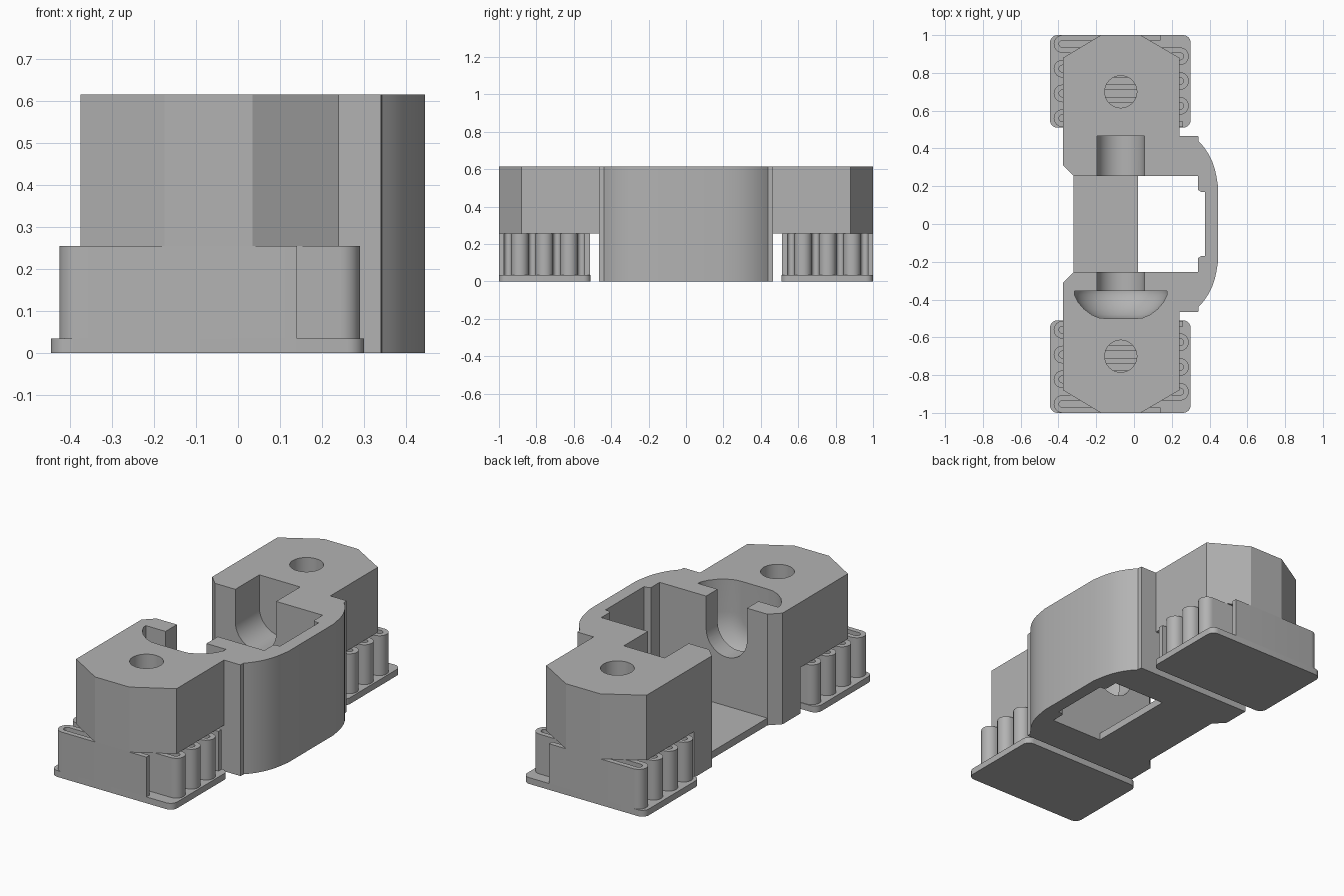
import bpy, bmesh, math
from mathutils import Matrix

cube = bpy.data.objects.get("Cube")
if cube:
    bpy.data.objects.remove(cube)

grey = bpy.data.materials.new("plain grey")
grey.use_nodes = True
GREY = (0.45, 0.45, 0.45, 1)
grey.diffuse_color = GREY
grey.node_tree.nodes["Principled BSDF"].inputs["Base Color"].default_value = GREY

AXIS_X = -0.07      # centre line of the blocks
TOP = 0.615
DECK = 0.255        # underside of the overhanging blocks
PLATE = 0.035
BOLT_Z = 0.435


def finish(name, bm):
    bmesh.ops.recalc_face_normals(bm, faces=bm.faces)
    mesh = bpy.data.meshes.new(name)
    bm.to_mesh(mesh)
    bm.free()
    ob = bpy.data.objects.new(name, mesh)
    bpy.context.collection.objects.link(ob)
    mesh.materials.append(grey)
    return ob


def prism(name, pts, lo, hi, along="z"):
    """Extrude an outline along z (points are x, y) or along y (points are x, z)."""
    def place(p, h):
        return (p[0], p[1], h) if along == "z" else (p[0], h, p[1])
    bm = bmesh.new()
    face = bm.faces.new([bm.verts.new(place(p, lo)) for p in pts])
    ext = bmesh.ops.extrude_face_region(bm, geom=[face])
    verts = [v for v in ext["geom"] if isinstance(v, bmesh.types.BMVert)]
    bmesh.ops.translate(bm, verts=verts, vec=place((0, 0), hi - lo))
    return finish(name, bm)


def rect(x0, x1, y0, y1):
    return [(x0, y0), (x1, y0), (x1, y1), (x0, y1)]


def arc(cx, cy, r, a0, a1, n):
    return [(cx + r * math.cos(math.radians(a0 + (a1 - a0) * i / n)),
             cy + r * math.sin(math.radians(a0 + (a1 - a0) * i / n)))
            for i in range(n + 1)]


def mirrored(half):
    return half + [(x, -y) for x, y in reversed(half)]


def activate(ob):
    bpy.ops.object.select_all(action="DESELECT")
    ob.select_set(True)
    bpy.context.view_layer.objects.active = ob


def cut(target, cutter):
    mod = target.modifiers.new("cut", "BOOLEAN")
    mod.operation = "DIFFERENCE"
    mod.solver = "EXACT"
    mod.object = cutter
    activate(target)
    bpy.ops.object.modifier_apply(modifier=mod.name)
    bpy.data.objects.remove(cutter)


def smooth(ob):
    activate(ob)
    bpy.ops.object.shade_smooth_by_angle(angle=math.radians(30))


# Main body: two blocks joined by a bowed side wall and a thin floor
bow = arc(0.165, 0.17, 0.28, 0, 20, 4)[1:] + [(0.405, 0.33), (0.38, 0.395), (0.345, 0.445), (0.325, 0.465)]
bow = arc(0.10, 0.20, 0.34, 5, 49, 10)
bow = [(0.445, 0.20)] + bow[1:-1] + [(0.34, 0.465)]
outline = bow + [(0.24, 0.465), (0.24, 0.88), (0.035, 1), (-0.175, 1),
                 (-0.375, 0.88), (-0.375, 0.31), (-0.32, 0.255)]
body = prism("body", mirrored(outline), 0, TOP)

# Central bay, open below beside the floor strip
bay = [(0.34, 0.255), (0.34, 0.18), (0.355, 0.17), (0.375, 0.17)]
bay_out = mirrored([(-0.5, 0.255)] + bay)
cut(body, prism("bay_cutter", bay_out, 0.04, 1))
cut(body, prism("well_cutter", mirrored([(0.02, 0.255)] + bay), -1, 0.5))

for s in (-1, 1):
    # Space under each overhanging block
    y0, y1 = sorted((s * 0.465, s * 1.2))
    cut(body, prism("under_cutter", rect(-1, 1, y0, y1), -1, DECK))
    # Vertical screw hole
    hole = arc(AXIS_X, s * 0.7, 0.085, 0, 360, 40)[:-1]
    cut(body, prism("hole_cutter", hole, 0.1, 1))

# U-shaped cradles for the shaft
cradle = arc(AXIS_X, BOLT_Z, 0.125, 180, 360, 24) + [(AXIS_X + 0.125, 1), (AXIS_X - 0.125, 1)]
cut(body, prism("back_cradle_cutter", cradle, 0.2, 0.465, "y"))
cut(body, prism("front_cradle_cutter", cradle, -0.40, -0.2, "y"))

# Domed pocket for the round head, open at the top
dome = [(0.245, -0.355), (0.245, -0.375), (0.225, -0.415), (0.195, -0.45),
        (0.155, -0.48), (0.115, -0.497), (0.08, -0.5)]
bm = bmesh.new()
seg = 40
rings = [[bm.verts.new((AXIS_X + r * math.cos(math.tau * i / seg), y,
                        BOLT_Z + r * math.sin(math.tau * i / seg)))
          for i in range(seg)] for r, y in dome]
for a, b in zip(rings, rings[1:]):
    for i in range(seg):
        j = (i + 1) % seg
        bm.faces.new((a[i], a[j], b[j], b[i]))
bm.faces.new(rings[0])
bm.faces.new(rings[-1])
cut(body, finish("dome_cutter", bm))
slot = [(AXIS_X + r, y) for r, y in dome] + [(AXIS_X - r, y) for r, y in reversed(dome)]
cut(body, prism("head_slot_cutter", slot, BOLT_Z, 1))
smooth(body)


def folded_spring(name, s):
    """Zigzag ribbon with a round turn at each end of every run."""
    pitch, half, runs = 0.0655, 0.014, 8
    r = pitch / 2
    left, right = -0.425 + half + r, 0.29 - half - r
    line = [(0.14, 0.986)]
    for i in range(runs - 1):
        cy = 0.986 - pitch * (i + 0.5)
        if i % 2 == 0:
            line += arc(left, cy, r, 90, 270, 12)
        else:
            line += arc(right, cy, r, 90, -90, 12)
    line.append((0.26, 0.986 - pitch * (runs - 1)))
    bm = bmesh.new()
    rows = []
    for i, (x, y) in enumerate(line):
        ax, ay = line[max(i - 1, 0)]
        bx, by = line[min(i + 1, len(line) - 1)]
        d = math.hypot(bx - ax, by - ay)
        nx, ny = -(by - ay) / d * half, (bx - ax) / d * half
        rows.append([bm.verts.new((x + k * nx, s * (y + k * ny), z))
                     for k, z in ((1, PLATE), (-1, PLATE), (-1, DECK), (1, DECK))])
    for a, b in zip(rows, rows[1:]):
        for i in range(4):
            j = (i + 1) % 4
            bm.faces.new((a[i], a[j], b[j], b[i]))
    bm.faces.new(rows[0])
    bm.faces.new(rows[-1])
    return finish(name, bm)


# Folded springs and rounded foot plates under both ends
for s, end in ((-1, "front"), (1, "back")):
    smooth(folded_spring(end + "_folded_spring", s))
    r = 0.04
    foot = []
    for cx, cy, a in ((0.30 - r, 1 - r, 0), (-0.445 + r, 1 - r, 90),
                      (-0.445 + r, 0.51 + r, 180), (0.30 - r, 0.51 + r, 270)):
        foot += arc(cx, cy, r, a, a + 90, 6)
    smooth(prism(end + "_foot_plate", [(x, s * y) for x, y in foot], 0, PLATE))
